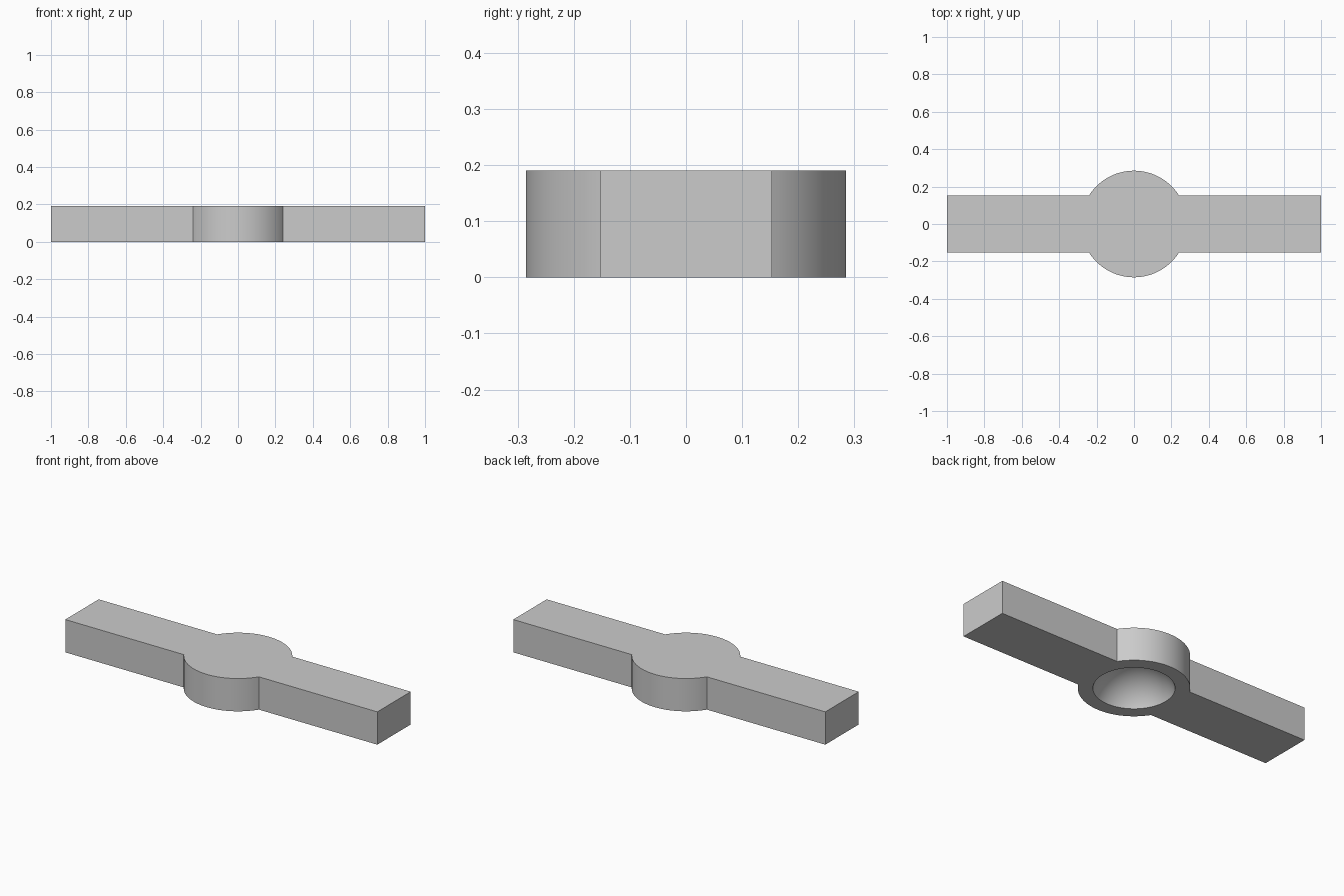
import bpy
import bmesh
from math import asin, cos, sin, pi, radians

LENGTH, WIDTH, HEIGHT = 2.0, 0.306, 0.19
HUB_RADIUS = 0.285
SOCKET_RADIUS, SOCKET_DEPTH = 0.209, 0.145

if "Cube" in bpy.data.objects:
    bpy.data.objects.remove(bpy.data.objects["Cube"])

grey = bpy.data.materials.new("plain grey")
grey.use_nodes = True
colour = (0.6, 0.6, 0.6, 1)
grey.diffuse_color = colour
grey.node_tree.nodes["Principled BSDF"].inputs["Base Color"].default_value = colour

# Outline: two straight arms meeting a round hub
join = asin(WIDTH / 2 / HUB_RADIUS)
steps = 40
outline = []
for side in (1, -1):
    outline.append((side * LENGTH / 2, -side * WIDTH / 2))
    outline.append((side * LENGTH / 2, side * WIDTH / 2))
    for i in range(steps + 1):
        a = join + (pi - 2 * join) * i / steps
        outline.append((side * HUB_RADIUS * cos(a), side * HUB_RADIUS * sin(a)))

# Extrude the outline into the body
bm = bmesh.new()
base = bm.faces.new([bm.verts.new((x, y, 0)) for x, y in outline])
top = bmesh.ops.extrude_face_region(bm, geom=[base])["geom"]
bmesh.ops.translate(bm, vec=(0, 0, HEIGHT),
                    verts=[v for v in top if isinstance(v, bmesh.types.BMVert)])
bmesh.ops.recalc_face_normals(bm, faces=bm.faces)
mesh = bpy.data.meshes.new("handle_bar")
bm.to_mesh(mesh)
bm.free()
mesh.materials.append(grey)
body = bpy.data.objects.new("handle_bar", mesh)
bpy.context.collection.objects.link(body)

# Domed socket cut into the underside of the hub
ball_radius = (SOCKET_RADIUS ** 2 + SOCKET_DEPTH ** 2) / (2 * SOCKET_DEPTH)
bpy.ops.mesh.primitive_uv_sphere_add(segments=80, ring_count=40, radius=ball_radius,
                                     location=(0, 0, SOCKET_DEPTH - ball_radius))
cutter = bpy.context.object
cutter.name = "socket_cutter"
cutter.hide_render = True
cutter.data.materials.append(grey)

bpy.ops.object.select_all(action="DESELECT")
body.select_set(True)
bpy.context.view_layer.objects.active = body
cut = body.modifiers.new("socket", "BOOLEAN")
cut.operation = "DIFFERENCE"
cut.solver = "EXACT"
cut.object = cutter
bpy.ops.object.modifier_apply(modifier=cut.name)
bpy.data.objects.remove(cutter)

bpy.ops.object.shade_smooth_by_angle(angle=radians(30))
